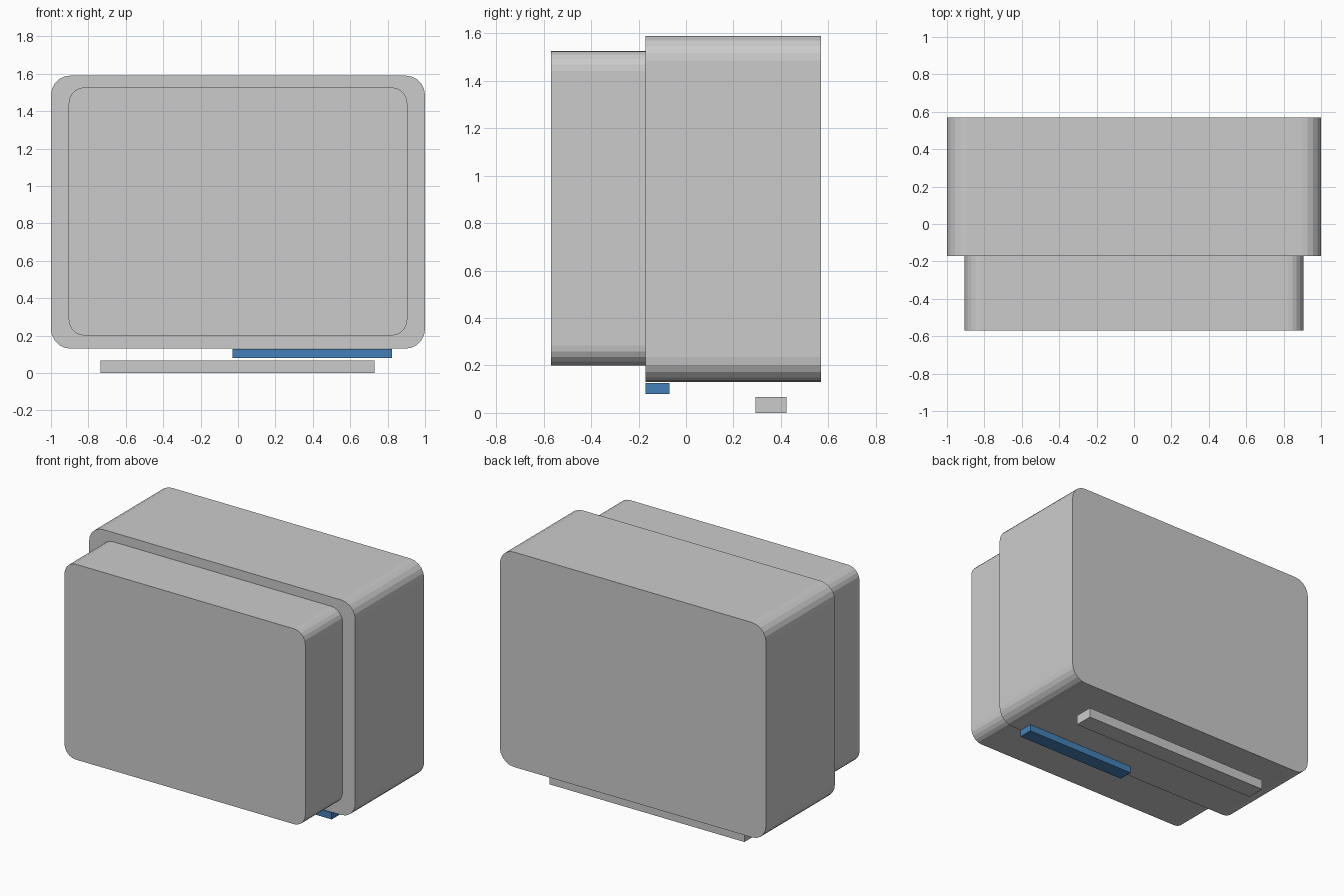
import bpy, bmesh
from math import sin, cos, pi

if "Cube" in bpy.data.objects:
    bpy.data.objects.remove(bpy.data.objects["Cube"])


def link(name, bm):
    bmesh.ops.recalc_face_normals(bm, faces=bm.faces)
    mesh = bpy.data.meshes.new(name)
    bm.to_mesh(mesh)
    bm.free()
    obj = bpy.data.objects.new(name, mesh)
    bpy.context.collection.objects.link(obj)
    return obj


def rounded_slab(name, x, y, z, radius, steps=5):
    """Rounded rectangle in the XZ plane, extruded along y."""
    bm = bmesh.new()
    corners = [(x[1], z[1]), (x[0], z[1]), (x[0], z[0]), (x[1], z[0])]
    verts = []
    for i, (cx, cz) in enumerate(corners):
        ox = cx - radius if cx > 0 else cx + radius
        oz = cz - radius if cz == z[1] else cz + radius
        for s in range(steps + 1):
            a = (i + s / steps) * pi / 2
            verts.append(bm.verts.new((ox + radius * cos(a), y[0], oz + radius * sin(a))))
    face = bm.faces.new(verts)
    new = bmesh.ops.extrude_face_region(bm, geom=[face], use_keep_orig=True)["geom"]
    moved = [v for v in new if isinstance(v, bmesh.types.BMVert)]
    bmesh.ops.translate(bm, verts=moved, vec=(0, y[1] - y[0], 0))
    return link(name, bm)


def box(name, x, y, z):
    bm = bmesh.new()
    bmesh.ops.create_cube(bm, size=1)
    for v in bm.verts:
        v.co = [r[0] if c < 0 else r[1] for c, r in zip(v.co, (x, y, z))]
    return link(name, bm)


# Large rear housing and smaller front housing
rounded_slab("rear_housing", (-1.0, 1.0), (-0.17, 0.57), (0.13, 1.59), 0.105)
rounded_slab("front_housing", (-0.905, 0.905), (-0.57, -0.17), (0.2, 1.527), 0.085)

# Bars underneath
box("rear_foot_bar", (-0.735, 0.73), (0.293, 0.423), (0, 0.068))
strip = box("blue_strip", (-0.03, 0.823), (-0.17, -0.07), (0.08, 0.127))
blue = bpy.data.materials.new("blue")
blue.diffuse_color = (0.06, 0.22, 0.48, 1)
blue.use_nodes = True
blue.node_tree.nodes["Principled BSDF"].inputs["Base Color"].default_value = blue.diffuse_color
strip.data.materials.append(blue)
